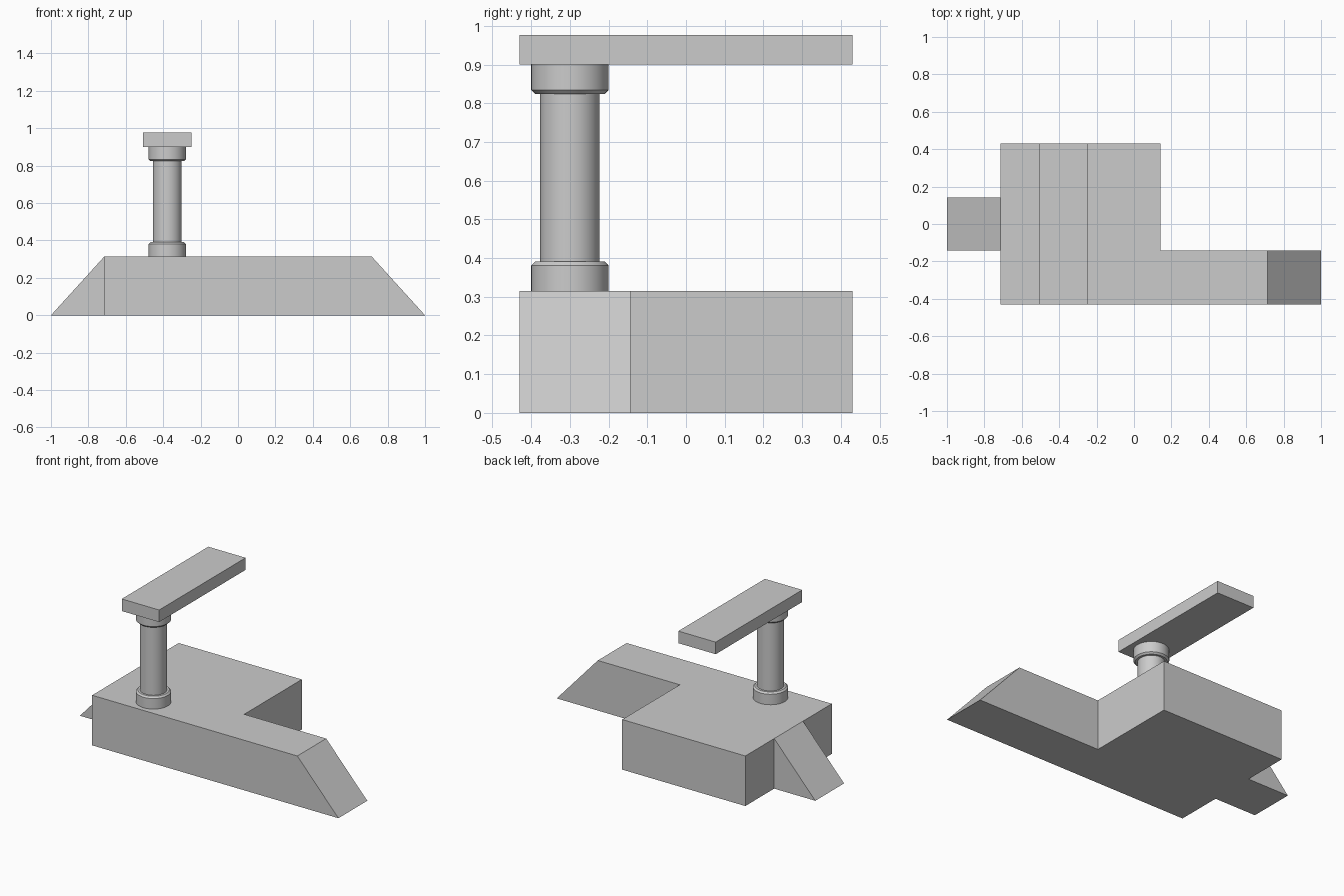
import bpy, bmesh
from math import cos, sin, tau, radians

default = bpy.data.objects.get("Cube")
if default:
    bpy.data.objects.remove(default, do_unlink=True)

HALF_DEPTH = 0.43
DECK = 0.315          # top of the base
WALL, TIP = 0.714, 1.0
INNER = 0.143         # inner corner of the L and half width of the ramps
POST_X, POST_Y = -0.378, -0.30


def finish(name, bm):
    bmesh.ops.recalc_face_normals(bm, faces=bm.faces)
    mesh = bpy.data.meshes.new(name)
    bm.to_mesh(mesh)
    bm.free()
    obj = bpy.data.objects.new(name, mesh)
    bpy.context.collection.objects.link(obj)
    return obj


def loft(name, lower, upper):
    """Closed solid between two outlines with matching points."""
    bm = bmesh.new()
    a = [bm.verts.new(p) for p in lower]
    b = [bm.verts.new(p) for p in upper]
    bm.faces.new(a)
    bm.faces.new(b)
    for i in range(len(a)):
        j = (i + 1) % len(a)
        bm.faces.new((a[i], a[j], b[j], b[i]))
    return finish(name, bm)


def lathe(name, profile, sides=48):
    """Capped round solid from (radius, height) pairs."""
    bm = bmesh.new()
    rings = [[bm.verts.new((r * cos(tau * i / sides), r * sin(tau * i / sides), z))
              for i in range(sides)] for r, z in profile]
    for low, high in zip(rings, rings[1:]):
        for i in range(sides):
            j = (i + 1) % sides
            bm.faces.new((low[i], low[j], high[j], high[i]))
    bm.faces.new(rings[0])
    bm.faces.new(rings[-1])
    obj = finish(name, bm)
    obj.location = (POST_X, POST_Y, 0)
    bpy.ops.object.select_all(action='DESELECT')
    obj.select_set(True)
    bpy.context.view_layer.objects.active = obj
    bpy.ops.object.shade_smooth_by_angle(angle=radians(30))
    return obj


# L-shaped base whose long leg ends in a slope
def base_outline(end_x, z):
    return [(x, y, z) for x, y in (
        (-WALL, -HALF_DEPTH), (end_x, -HALF_DEPTH), (end_x, -INNER),
        (INNER, -INNER), (INNER, HALF_DEPTH), (-WALL, HALF_DEPTH))]


loft("base", base_outline(TIP, 0), base_outline(WALL, DECK))


# Side ramp against the short wall
def ramp_side(y):
    return [(-TIP, y, 0), (-WALL, y, 0), (-WALL, y, DECK)]


loft("side_ramp", ramp_side(-INNER), ramp_side(INNER))

# Post with a chamfered collar at each end
PLATE_LOW, PLATE_HIGH = 0.90, 0.976
COLLAR, CHAMFER, COLLAR_HEIGHT = 0.10, 0.01, 0.076
lathe("post", [(0.077, DECK), (0.077, PLATE_LOW)])
for name, seat, way in (("lower_collar", DECK, 1), ("upper_collar", PLATE_LOW, -1)):
    lathe(name, [(COLLAR, seat),
                 (COLLAR, seat + way * (COLLAR_HEIGHT - CHAMFER)),
                 (COLLAR - CHAMFER, seat + way * COLLAR_HEIGHT)])


# Flat arm on top of the post
def arm_outline(z):
    return [(x, y, z) for x, y in (
        (-0.508, -HALF_DEPTH), (-0.248, -HALF_DEPTH),
        (-0.248, HALF_DEPTH), (-0.508, HALF_DEPTH))]


loft("top_arm", arm_outline(PLATE_LOW), arm_outline(PLATE_HIGH))
